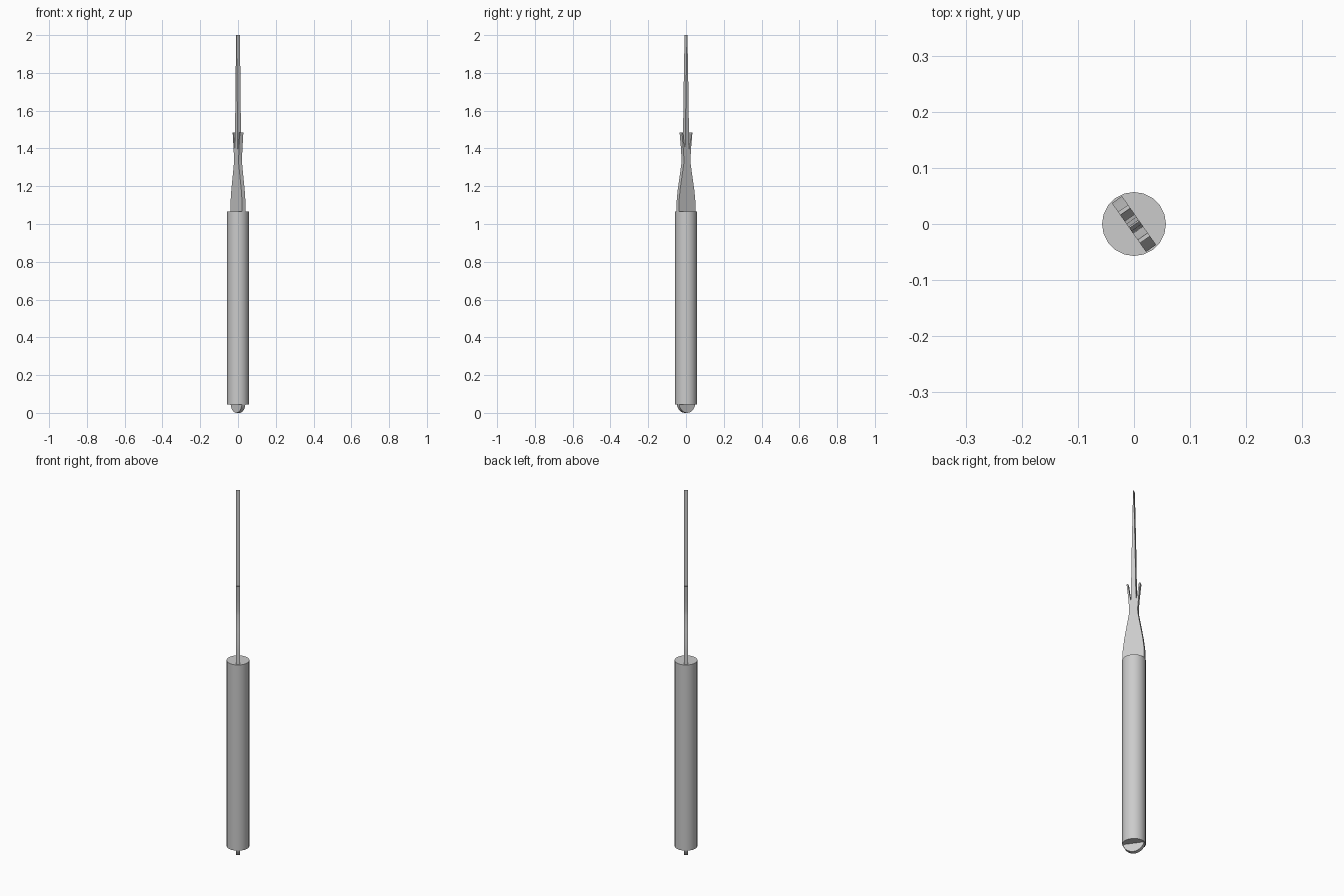
import bpy, bmesh, math

if "Cube" in bpy.data.objects:
    bpy.data.objects.remove(bpy.data.objects["Cube"])

HANDLE_R = 0.057
BLADE_ANGLE = math.radians(-55)
BLADE_T = 0.022


def add_object(name, bm):
    bmesh.ops.recalc_face_normals(bm, faces=bm.faces)
    mesh = bpy.data.meshes.new(name)
    bm.to_mesh(mesh)
    bm.free()
    obj = bpy.data.objects.new(name, mesh)
    bpy.context.collection.objects.link(obj)
    bpy.ops.object.select_all(action='DESELECT')
    bpy.context.view_layer.objects.active = obj
    obj.select_set(True)
    bpy.ops.object.shade_smooth_by_angle(angle=math.radians(35))
    return obj


# Round grip
bpy.ops.mesh.primitive_cylinder_add(vertices=20, radius=HANDLE_R, depth=1.02,
                                    location=(0, 0, 0.555))
handle = bpy.context.object
handle.name = "handle"
bpy.ops.object.shade_smooth_by_angle(angle=math.radians(35))

# Flat blade with tang: right half of outline from rounded butt up to needle tip
butt = [(0.053 * math.sin(a), 0.055 - 0.055 * math.cos(a))
        for a in (math.pi / 2 * i / 7 for i in range(1, 8))]
right = butt + [
    (0.053, 1.12), (0.046, 1.18), (0.034, 1.25), (0.022, 1.32),   # shoulder
    (0.021, 1.345), (0.026, 1.41), (0.034, 1.485),                # prong outside
    (0.027, 1.485), (0.020, 1.43), (0.013, 1.395),                # notch
    (0.011, 1.50), (0.008, 1.70), (0.0015, 2.0),                  # needle
]
outline = [(0, 0)] + right + [(-x, z) for x, z in reversed(right)]

bm = bmesh.new()
face = bm.faces.new([bm.verts.new((x, -BLADE_T / 2, z)) for x, z in outline])
ext = bmesh.ops.extrude_face_region(bm, geom=[face])
bmesh.ops.translate(bm, vec=(0, BLADE_T, 0),
                    verts=[g for g in ext['geom'] if isinstance(g, bmesh.types.BMVert)])
bmesh.ops.triangulate(bm, faces=[f for f in bm.faces if len(f.verts) > 4])
blade = add_object("blade", bm)
blade.rotation_euler.z = BLADE_ANGLE
